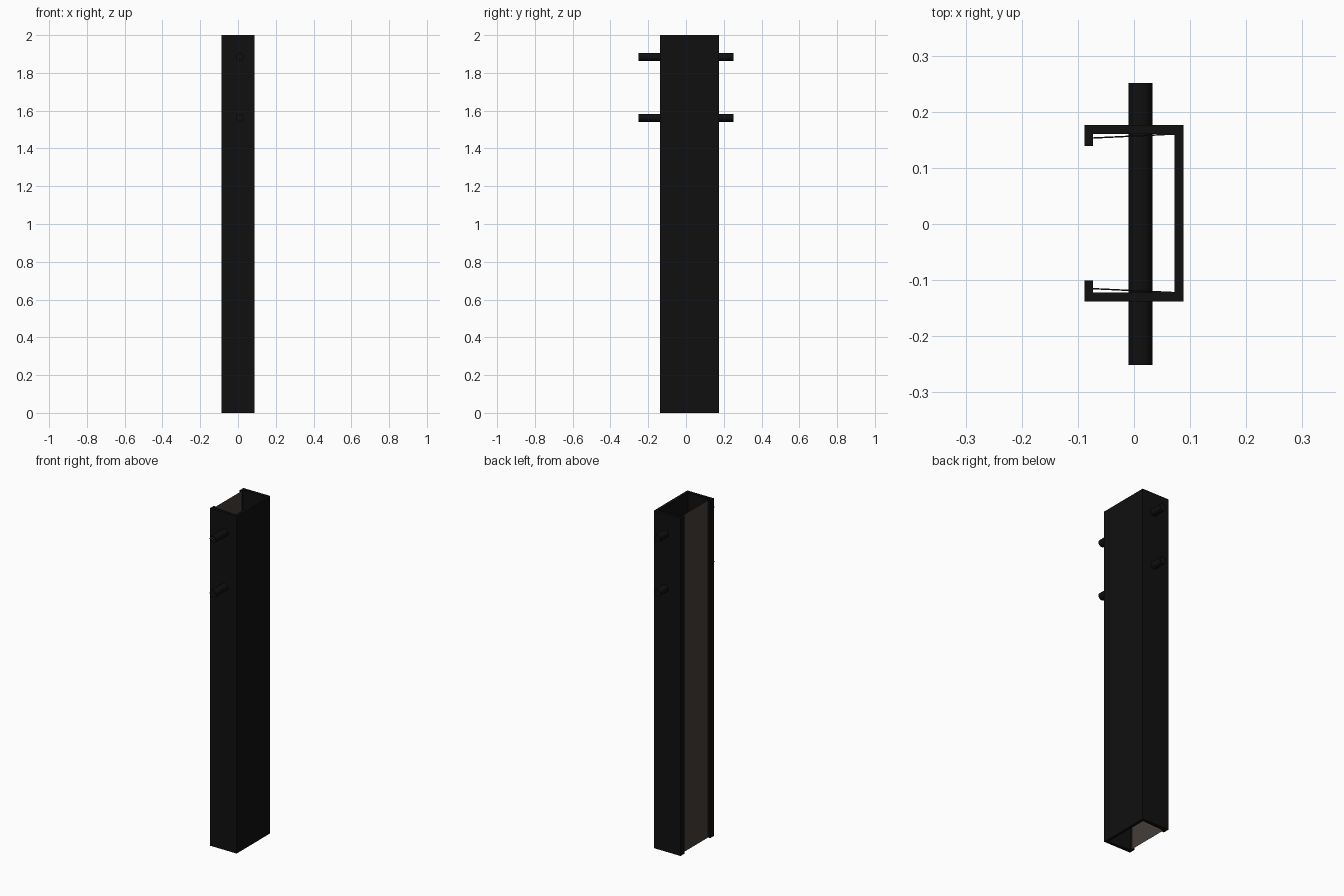
import bpy, bmesh, math

if "Cube" in bpy.data.objects:
    bpy.data.objects.remove(bpy.data.objects["Cube"])

H = 2.0
YC = 0.019          # centre line of the channel section


def material(name, rgb):
    m = bpy.data.materials.new(name)
    m.diffuse_color = (*rgb, 1)
    m.use_nodes = True
    m.node_tree.nodes["Principled BSDF"].inputs["Base Color"].default_value = m.diffuse_color
    return m


black = material("black_metal", (0.005, 0.005, 0.005))
brown = material("panel_brown", (0.06, 0.048, 0.042))


def add_object(name, bm, mat):
    me = bpy.data.meshes.new(name)
    bm.to_mesh(me)
    bm.free()
    me.materials.append(mat)
    ob = bpy.data.objects.new(name, me)
    bpy.context.collection.objects.link(ob)
    return ob


def extrude_profile(name, pts, mat):
    """Closed xy outline raised to the full height."""
    bm = bmesh.new()
    face = bm.faces.new([bm.verts.new((x, y, 0)) for x, y in pts])
    up = bmesh.ops.extrude_face_region(bm, geom=[face])["geom"]
    bmesh.ops.translate(bm, vec=(0, 0, H),
                        verts=[v for v in up if isinstance(v, bmesh.types.BMVert)])
    bmesh.ops.recalc_face_normals(bm, faces=bm.faces)
    return add_object(name, bm, mat)


# lipped C channel, mirrored about its centre line
half = [(-0.088, 0.120), (-0.088, 0.157), (0.088, 0.157)]
inner = [(0.072, 0.141), (-0.073, 0.141), (-0.073, 0.120)]
outline = ([(x, YC + y) for x, y in half]
           + [(x, YC - y) for x, y in reversed(half)]
           + [(x, YC - y) for x, y in reversed(inner)]
           + [(x, YC + y) for x, y in inner])
extrude_profile("post_channel", outline, black)

# thin slanted liners inside the two flanges
for side, s in (("back", 1), ("front", -1)):
    strip = [(-0.073, 0.133), (0.072, 0.140), (0.072, 0.1425), (-0.073, 0.1355)]
    extrude_profile(side + "_liner", [(x, YC + s * y) for x, y in strip], black)

# single-sheet panel closing the open side behind the lips
bm = bmesh.new()
bm.faces.new([bm.verts.new((-0.0735, YC + y, z))
              for y, z in ((0.134, 0), (-0.134, 0), (-0.134, H), (0.134, H))])
add_object("side_panel", bm, brown)

# two round cross bars through the post
for name, z in (("upper_bar", 1.884), ("lower_bar", 1.562)):
    bpy.ops.mesh.primitive_cylinder_add(vertices=16, radius=0.0215, depth=0.502,
                                        location=(0.0115, 0, z),
                                        rotation=(math.pi / 2, 0, 0))
    bar = bpy.context.object
    bar.name = name
    bar.data.materials.append(black)
    bpy.ops.object.shade_smooth_by_angle()
